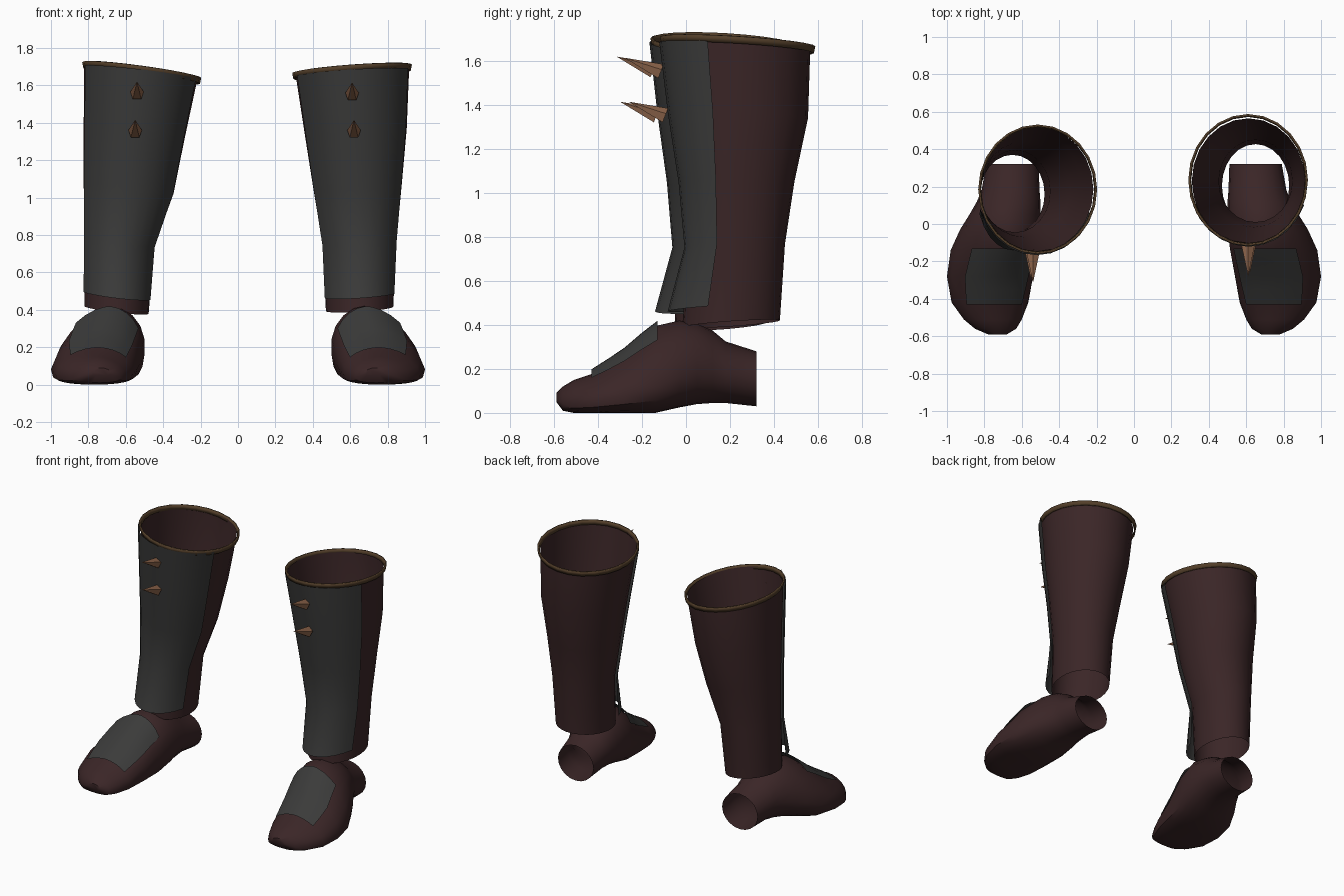
import bpy, bmesh, math
from mathutils import Vector, Matrix

if "Cube" in bpy.data.objects:
    bpy.data.objects.remove(bpy.data.objects["Cube"])


def material(name, rgb):
    m = bpy.data.materials.new(name)
    m.diffuse_color = (*rgb, 1)
    m.use_nodes = True
    m.node_tree.nodes["Principled BSDF"].inputs["Base Color"].default_value = m.diffuse_color
    return m


LEATHER = material("dark_red_leather", (0.043, 0.019, 0.02))
PLATE = material("dark_grey_plate", (0.043, 0.043, 0.042))
TRIM = material("brown_trim", (0.085, 0.048, 0.022))
SPIKE = material("tan_spike", (0.27, 0.13, 0.07))


def finish(bm, name, mat, smooth=True):
    bmesh.ops.recalc_face_normals(bm, faces=bm.faces)
    me = bpy.data.meshes.new(name)
    bm.to_mesh(me)
    bm.free()
    me.materials.append(mat)
    ob = bpy.data.objects.new(name, me)
    bpy.context.collection.objects.link(ob)
    if smooth:
        bpy.context.view_layer.objects.active = ob
        ob.select_set(True)
        bpy.ops.object.shade_smooth_by_angle(angle=math.radians(40))
        ob.select_set(False)
    return ob


def loft(name, rings, mat, closed=True, cap_end=False):
    """Skin a list of point rows; rows wrap around when closed."""
    bm = bmesh.new()
    rows = [[bm.verts.new(p) for p in r] for r in rings]
    n = len(rows[0])
    for a, b in zip(rows, rows[1:]):
        for i in range(n if closed else n - 1):
            j = (i + 1) % n
            bm.faces.new((a[i], a[j], b[j], b[i]))
    if cap_end:
        bm.faces.new(rows[-1])
    return finish(bm, name, mat)


def sample(table, k):
    """Linear lookup in a table whose first column falls."""
    for a, b in zip(table, table[1:]):
        if k >= b[0]:
            break
    f = (k - a[0]) / (b[0] - a[0])
    return [u + (v - u) * f for u, v in zip(a[1:], b[1:])]


def shaft_point(table, slope, z, t, grow=0.0, flare=0.0):
    cx, cy, rx, ry = sample(table, z)
    dx = (rx + grow) * math.sin(t)
    dy = -(ry + grow + flare) * math.cos(t)
    tilt_y = 0.07 - 0.13 * (z - 0.4) / 1.27
    return (cx + dx, cy + dy, z + slope * dx + tilt_y * dy)


# foot sections: y, centre x, half width, bottom z, top z, sideways lean of the top
FOOT = [
    (0.32, 0.65, 0.14, 0.03, 0.28, 0),
    (0.18, 0.66, 0.155, 0.045, 0.325, 0),
    (0.12, 0.67, 0.17, 0.045, 0.375, 0),
    (0.05, 0.69, 0.19, 0.04, 0.405, -0.01),
    (-0.03, 0.715, 0.215, 0.025, 0.42, -0.04),
    (-0.14, 0.75, 0.23, 0.0, 0.395, -0.06),
    (-0.28, 0.77, 0.23, 0.0, 0.275, -0.04),
    (-0.42, 0.77, 0.205, 0.0, 0.18, -0.02),
    (-0.51, 0.755, 0.155, 0.0, 0.15, 0),
    (-0.56, 0.74, 0.11, 0.01, 0.12, 0),
    (-0.59, 0.73, 0.05, 0.05, 0.09, 0),
]


def foot_point(y, t, side, lift=0.0):
    cx, rx, zb, zt, lean = sample(FOOT, y)
    c, s = math.cos(t), math.sin(t)
    front = min(1, max(0, (0.2 - y) / 0.3))
    mid = zb + (0.5 - 0.2 * front) * (zt - zb)
    px, pz = 1 + 0.15 * front, 1 - 0.45 * front
    if s >= 0:
        x = cx + rx * math.copysign(abs(c) ** px, c) + lean * s
        z = mid + (zt - mid) * s + lift
    else:
        x = cx + rx * c
        z = mid - (mid - zb) * abs(s) ** pz
    return (side * x, y, z)


def circle(n):
    return [2 * math.pi * i / n for i in range(n)]


def span(a, b, n):
    return [math.radians(a + (b - a) * i / n) for i in range(n + 1)]


# shaft sections: z, centre x, centre y, half width, half depth
BOOTS = {
    "left": dict(
        side=-1, slope=-0.12, flare=0.075, spikes=((-0.54, -0.15, 1.555), (-0.55, -0.135, 1.35)),
        trim=(-0.515, 0.185, 0.318, 0.347, 1.667),
        table=[(1.67, -0.52, 0.185, 0.303, 0.335), (1.35, -0.555, 0.197, 0.27, 0.31),
               (1.05, -0.585, 0.185, 0.24, 0.255), (0.76, -0.635, 0.175, 0.187, 0.22),
               (0.40, -0.65, 0.16, 0.172, 0.21)]),
    "right": dict(
        side=1, slope=0.065, flare=0.055, spikes=((0.61, -0.115, 1.55), (0.62, -0.095, 1.35)),
        trim=(0.61, 0.235, 0.32, 0.353, 1.673),
        table=[(1.67, 0.612, 0.23, 0.303, 0.335), (1.35, 0.63, 0.245, 0.272, 0.31),
               (1.05, 0.64, 0.238, 0.235, 0.255), (0.76, 0.65, 0.23, 0.197, 0.22),
               (0.405, 0.65, 0.205, 0.18, 0.222)]),
}

for label, b in BOOTS.items():
    tab, slope, side = b["table"], b["slope"], b["side"]

    # open leather shaft
    levels = [r[0] for r in tab]
    loft(label + "_shaft", [[shaft_point(tab, slope, z, t) for t in circle(24)]
                            for z in levels], LEATHER)

    # shin plate wrapping the front, kicked forward at the ankle
    rows = []
    for z in (1.665, 1.35, 1.05, 0.76, 0.48):
        flare = b["flare"] if z < 0.5 else 0
        rows.append([shaft_point(tab, slope, z, t, 0.017, flare) for t in span(-68, 68, 10)])
    loft(label + "_shin_plate", rows, PLATE, closed=False)

    # trim band around the top
    cx, cy, rx, ry, zc = b["trim"]
    band = []
    for h, g in ((-0.016, -0.006), (0.016, 0.0)):
        band.append([(cx + (rx + g) * math.sin(t), cy - (ry + g) * math.cos(t),
                      zc + h + 1.1 * slope * rx * math.sin(t) + 0.06 * ry * math.cos(t))
                     for t in circle(24)])
    ob = loft(label + "_top_trim", band, TRIM)
    ob.modifiers.new("thickness", "SOLIDIFY").thickness = 0.01

    # foot, open at the heel
    loft(label + "_foot", [[foot_point(r[0], t, side) for t in circle(20)] for r in FOOT],
         LEATHER, cap_end=True)

    # instep plate
    loft(label + "_instep_plate",
         [[foot_point(y, t, side, 0.022) for t in span(43, 145, 8)]
          for y in (-0.13, -0.2, -0.28, -0.35, -0.43)], PLATE, closed=False)

    # two shin spikes
    for i, base in enumerate(b["spikes"]):
        axis = Vector((0, -0.165, 0.065))
        bm = bmesh.new()
        m = (Matrix.Translation(Vector(base) + axis / 2)
             @ axis.to_track_quat("Z", "Y").to_matrix().to_4x4())
        bmesh.ops.create_cone(bm, cap_ends=True, segments=5, radius1=0.038, radius2=0,
                              depth=axis.length, matrix=m)
        finish(bm, f"{label}_spike_{i + 1}", SPIKE, smooth=False)
